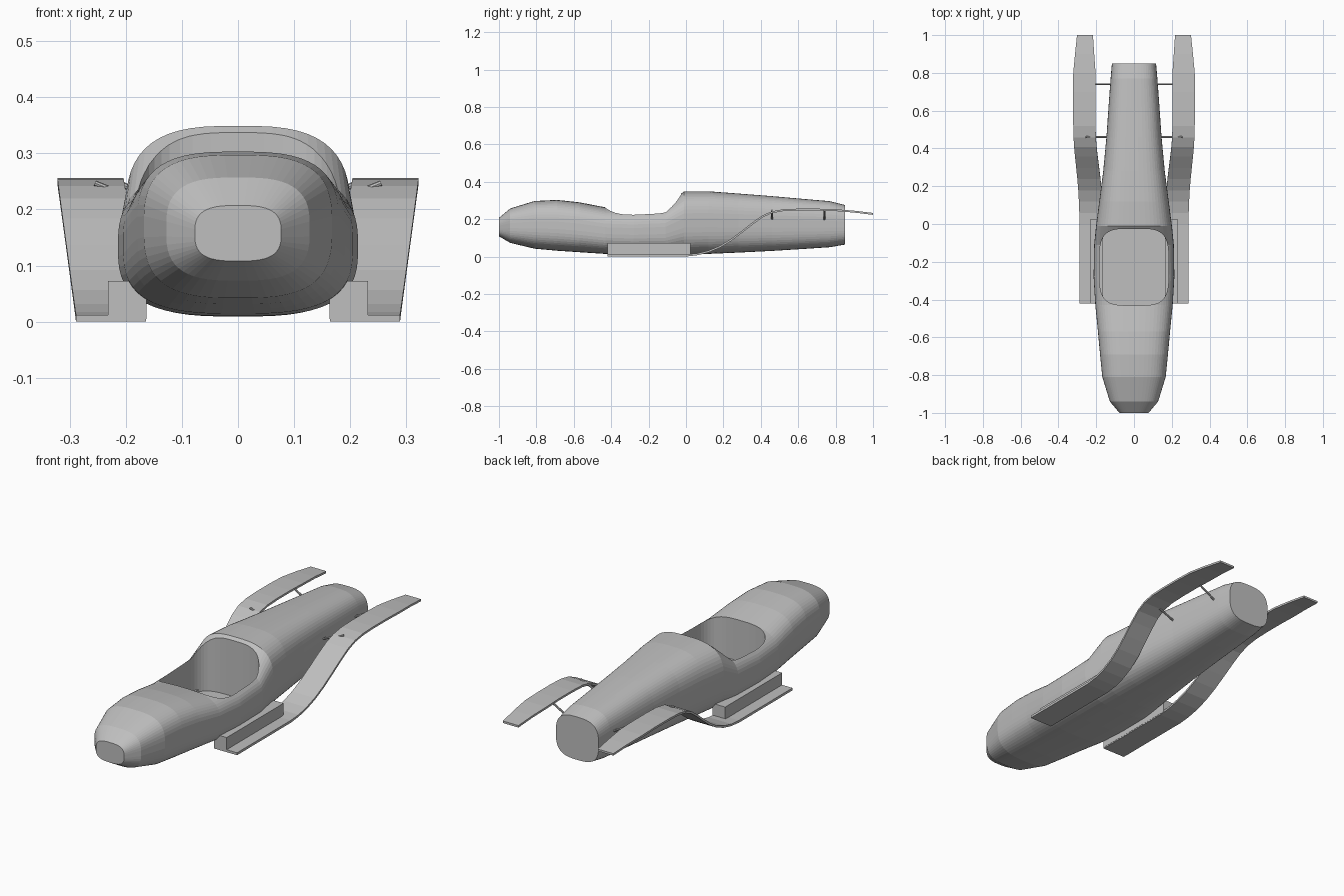
import bpy, bmesh, math
from mathutils import Vector

if "Cube" in bpy.data.objects:
    bpy.data.objects.remove(bpy.data.objects["Cube"])

grey = bpy.data.materials.new("plain grey")
grey.diffuse_color = (0.52, 0.52, 0.52, 1)
grey.use_nodes = True
grey.node_tree.nodes["Principled BSDF"].inputs["Base Color"].default_value = grey.diffuse_color


def make(name, verts, faces, mirror=False):
    me = bpy.data.meshes.new(name)
    me.from_pydata(verts, [], faces)
    bm = bmesh.new()
    bm.from_mesh(me)
    bmesh.ops.recalc_face_normals(bm, faces=bm.faces)
    bm.to_mesh(me)
    bm.free()
    me.materials.append(grey)
    ob = bpy.data.objects.new(name, me)
    bpy.context.collection.objects.link(ob)
    if mirror:
        ob.modifiers.new("mirror", 'MIRROR')
    return ob


def loft(name, rings, mirror=False):
    """Skin a list of equal-length closed rings and cap both ends."""
    n = len(rings[0])
    verts = [p for r in rings for p in r]
    faces = [(i * n + j, i * n + (j + 1) % n, (i + 1) * n + (j + 1) % n, (i + 1) * n + j)
             for i in range(len(rings) - 1) for j in range(n)]
    faces += [tuple(range(n)), tuple(range(len(verts) - n, len(verts)))]
    return make(name, verts, faces, mirror)


def superellipse(a, b, n, count):
    pts = []
    for k in range(count):
        t = 2 * math.pi * (k + 0.5) / count
        c, s = math.cos(t), math.sin(t)
        pts.append((a * math.copysign(abs(c) ** (2 / n), c),
                    b * math.copysign(abs(s) ** (2 / n), s)))
    return pts


# Fuselage: stations of (y, half width, bottom z, top z)
stations = [
    (-1.0, 0.077, 0.108, 0.207), (-0.94, 0.128, 0.073, 0.257),
    (-0.81, 0.168, 0.042, 0.297), (-0.69, 0.180, 0.031, 0.303),
    (-0.57, 0.191, 0.023, 0.290), (-0.43, 0.205, 0.014, 0.263),
    (-0.28, 0.214, 0.010, 0.258), (-0.11, 0.211, 0.009, 0.270),
    (-0.01, 0.201, 0.010, 0.349), (0.12, 0.184, 0.014, 0.349),
    (0.28, 0.163, 0.021, 0.337), (0.46, 0.146, 0.030, 0.323),
    (0.62, 0.135, 0.040, 0.309), (0.77, 0.124, 0.050, 0.296),
    (0.85, 0.117, 0.064, 0.276)]
body = loft("fuselage", [
    [(x, y, (lo + hi) / 2 + z) for x, z in superellipse(w, (hi - lo) / 2, 3, 56)]
    for y, w, lo, hi in stations])

# Cockpit opening cut straight down
outline = superellipse(0.183, 0.203, 4, 48)
cutter = loft("cockpit_cutter", [[(x, y - 0.228, z) for x, y in outline] for z in (0.06, 0.6)])
cutter.hide_render = True
cut = body.modifiers.new("cockpit", 'BOOLEAN')
cut.operation = 'DIFFERENCE'
cut.solver = 'EXACT'
cut.object = cutter
bpy.context.view_layer.objects.active = body
bpy.ops.object.modifier_apply(modifier=cut.name)
bpy.data.objects.remove(cutter)

# Side rails between fuselage and skids
loft("side_rail", [[(0.163, y, 0.005), (0.232, y, 0.005), (0.232, y, 0.072), (0.163, y, 0.072)]
                   for y in (-0.42, 0.025)], True)

# Skids that sweep up into rear blades: centreline of (y, z)
path = [(-0.42, 0.006), (0.0, 0.006), (0.06, 0.012), (0.12, 0.027), (0.18, 0.052),
        (0.24, 0.088), (0.30, 0.133), (0.36, 0.180), (0.41, 0.215), (0.46, 0.237),
        (0.52, 0.248), (0.60, 0.251), (0.70, 0.251), (0.80, 0.248), (0.90, 0.240), (1.0, 0.228)]
rings = []
for i, (y, z) in enumerate(path):
    a, b = path[max(i - 1, 0)], path[min(i + 1, len(path) - 1)]
    d = Vector((b[0] - a[0], b[1] - a[1])).normalized() * 0.005
    if i in (0, len(path) - 1):
        d = Vector((0.005, 0))
    rise = z / 0.251
    taper = 0.017 * max(0, (y - 0.8) / 0.2)
    inner, outer = 0.163 + 0.041 * rise + taper, 0.288 + 0.034 * rise - taper
    ny, nz = -d.y, d.x * (1.2 if i < 2 else 1)
    rings.append([(inner, y - ny, z - nz), (outer, y - ny, z - nz),
                  (outer, y + ny, z + nz), (inner, y + ny, z + nz)])
loft("skid_blade", rings, True)


# Thin struts joining the blades to the fuselage
def strut(name, y, start, end, r=0.005):
    a, b = Vector((start[0], start[1])), Vector((end[0], end[1]))
    u = (b - a).normalized()
    ring = [(r * math.cos(k * math.pi / 4), r * math.sin(k * math.pi / 4)) for k in range(8)]
    loft(name, [[(p.x - u.y * s, y + c, p.y + u.x * s) for c, s in ring] for p in (a, b)], True)


strut("front_strut", 0.46, (0.12, 0.192), (0.255, 0.247))
strut("rear_strut", 0.74, (0.10, 0.185), (0.21, 0.247))
